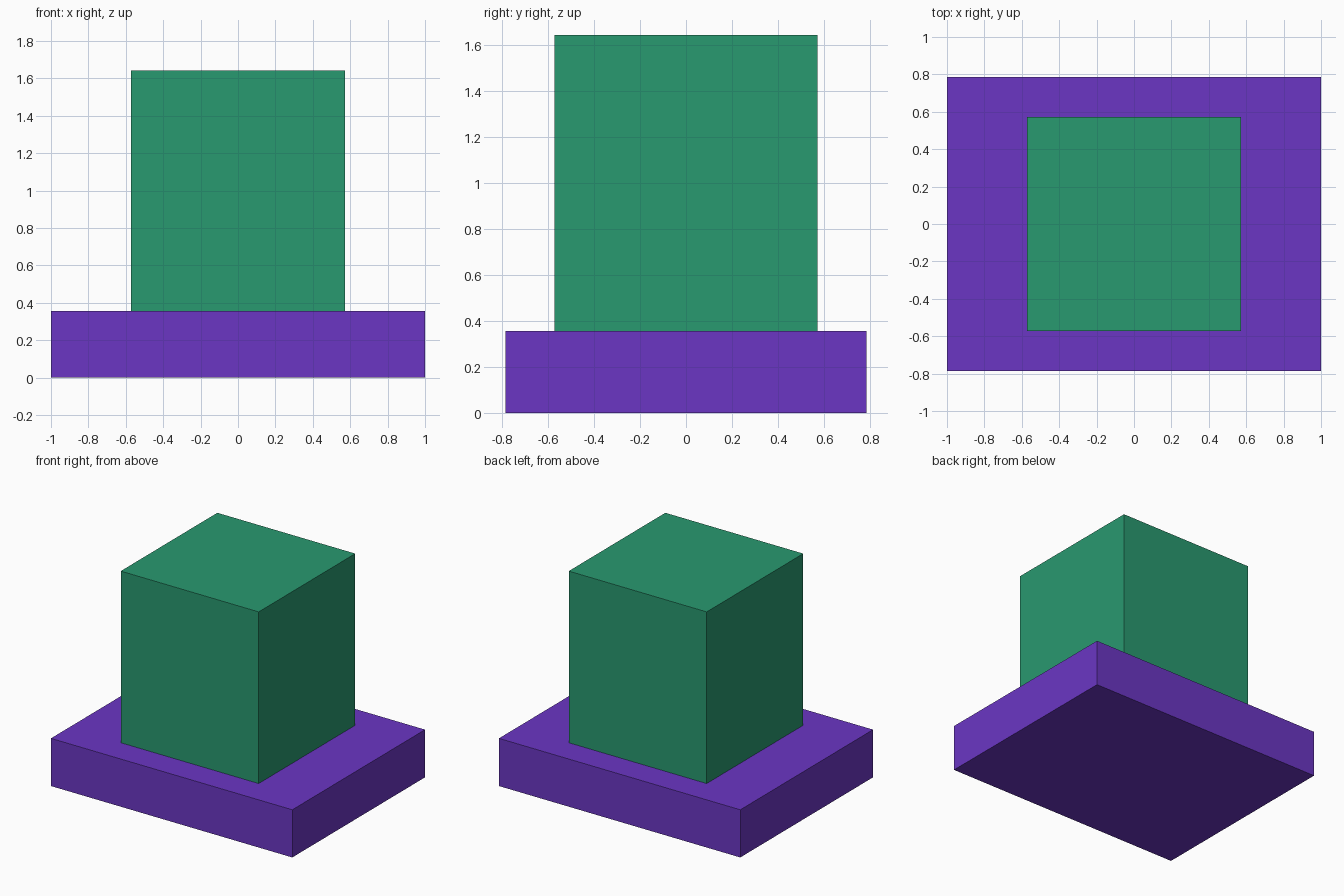
import bpy

if "Cube" in bpy.data.objects:
    bpy.data.objects.remove(bpy.data.objects["Cube"])

U = 1 / 14  # grid unit: the base is 28 x 22 x 5 units


def material(name, color):
    mat = bpy.data.materials.new(name)
    mat.diffuse_color = (*color, 1)
    mat.use_nodes = True
    mat.node_tree.nodes["Principled BSDF"].inputs["Base Color"].default_value = mat.diffuse_color
    return mat


def box(name, width, depth, bottom, top, mat):
    bpy.ops.mesh.primitive_cube_add(size=1, location=(0, 0, (bottom + top) / 2 * U))
    obj = bpy.context.object
    obj.name = name
    obj.scale = (width * U, depth * U, (top - bottom) * U)
    bpy.ops.object.transform_apply(location=False, rotation=False, scale=True)
    obj.data.materials.append(mat)
    return obj


# Wide flat base slab
box("base", 28, 22, 0, 5, material("purple", (0.147, 0.037, 0.552)))

# Square block standing on the base
box("block", 16, 16, 5, 23, material("green", (0.022, 0.319, 0.162)))
